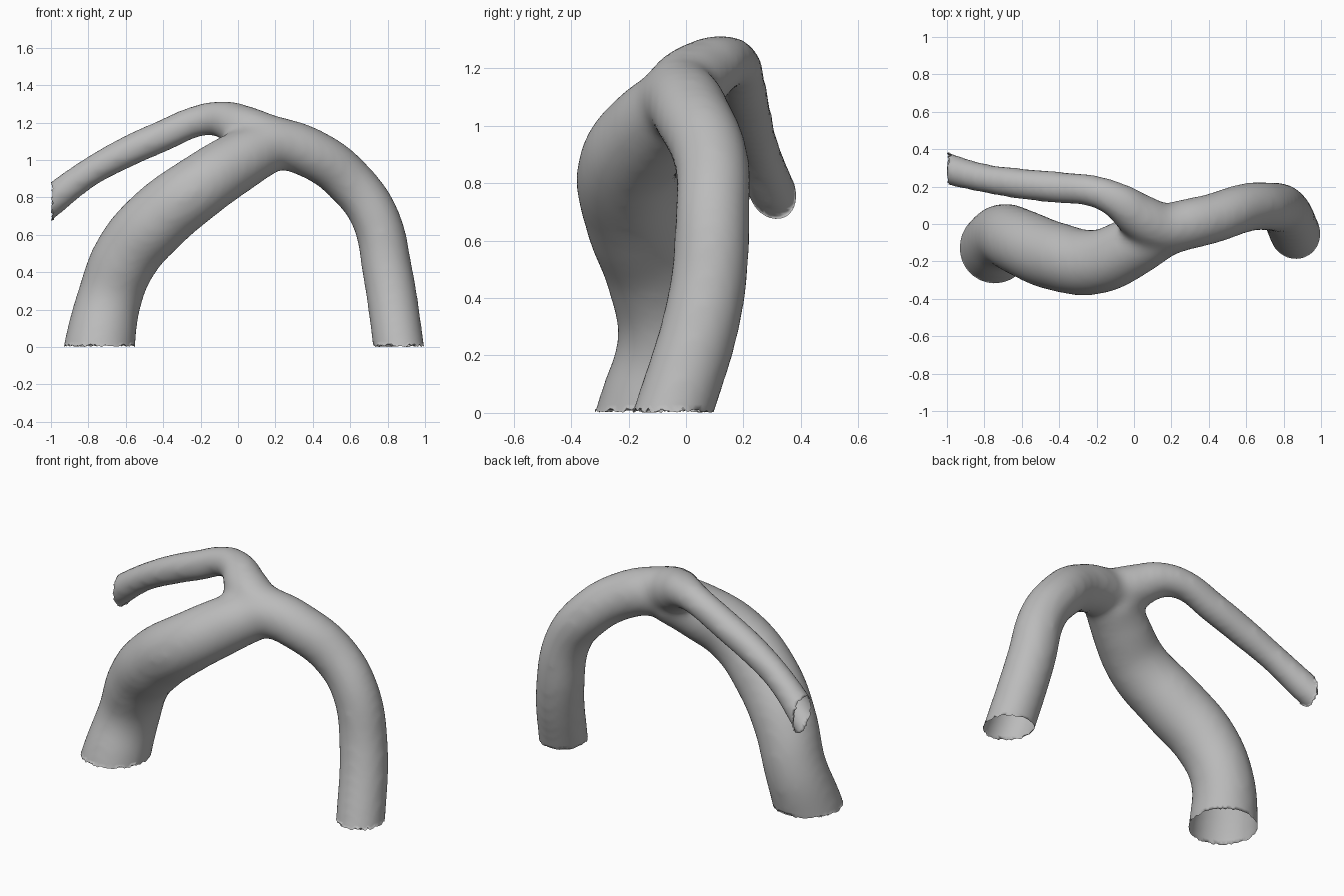
import bpy, bmesh, random
from mathutils import Vector

random.seed(4)
if "Cube" in bpy.data.objects:
    bpy.data.objects.remove(bpy.data.objects["Cube"])

grey = bpy.data.materials.new("plain grey")
grey.use_nodes = True
grey.diffuse_color = (0.5, 0.5, 0.5, 1)
grey.node_tree.nodes["Principled BSDF"].inputs["Base Color"].default_value = (0.5, 0.5, 0.5, 1)

# Centre lines of the three limbs: x, y, z, radius
left_leg = [(.875, -.08, -.1, .138), (.86, -.045, 0, .138), (.80, .07, .4, .136),
            (.73, .092, .7, .131), (.6, .088, .88, .132), (.42, .03, 1.02, .135),
            (.2, -.025, 1.085, .138), (.08, -.075, 1.05, .135)]
right_leg = [(-.75, -.145, -.1, .196), (-.74, -.12, 0, .192), (-.69, -.065, .25, .175),
             (-.6, -.1, .48, .18), (-.43, -.17, .68, .185), (-.2, -.203, .86, .174),
             (0, -.118, .99, .163), (.15, -.035, 1.07, .147)]
branch = [(-1.1, .335, .7, .088), (-1, .297, .78, .086), (-.8, .245, .93, .08),
          (-.6, .215, 1.04, .085), (-.4, .195, 1.13, .087), (-.2, .172, 1.213, .087),
          (-.08, .12, 1.218, .102), (.03, .04, 1.17, .125), (.15, -.015, 1.12, .13),
          (.28, -.005, 1.09, .126)]

# Sweep round tubes along the centre lines
curve = bpy.data.curves.new("limb_paths", "CURVE")
curve.dimensions = "3D"
curve.bevel_depth = 1
curve.bevel_resolution = 8
curve.use_fill_caps = True
for path in (left_leg, right_leg, branch):
    spline = curve.splines.new("BEZIER")
    spline.resolution_u = 10
    spline.radius_interpolation = "CARDINAL"
    spline.bezier_points.add(len(path) - 1)
    for point, (x, y, z, r) in zip(spline.bezier_points, path):
        point.co = (x, y, z)
        point.radius = r
        point.handle_left_type = point.handle_right_type = "AUTO"
paths = bpy.data.objects.new("limb_paths", curve)
bpy.context.collection.objects.link(paths)


def baked(obj):
    graph = bpy.context.evaluated_depsgraph_get()
    return bpy.data.meshes.new_from_object(obj.evaluated_get(graph))


# Fuse the tubes into one skin and soften the joints
tube = bpy.data.objects.new("branching_tube", baked(paths))
bpy.context.collection.objects.link(tube)
bpy.data.objects.remove(paths)
remesh = tube.modifiers.new("fuse", "REMESH")
remesh.mode = "VOXEL"
remesh.voxel_size = 0.02
soften = tube.modifiers.new("soften", "SMOOTH")
soften.factor = 0.5
soften.iterations = 20
tube.data = baked(tube)
tube.modifiers.clear()

# Cut the three ends open and fray their rims
bm = bmesh.new()
bm.from_mesh(tube.data)
for spot, inward in (((0, 0, 0), Vector((0, 0, 1))), ((-1, 0, 0), Vector((1, 0, 0)))):
    bmesh.ops.bisect_plane(bm, geom=bm.verts[:] + bm.edges[:] + bm.faces[:],
                           plane_co=spot, plane_no=inward, clear_inner=True)
for v in bm.verts:
    if v.is_boundary:
        push = random.uniform(0, .018)
        v.co += Vector((push, 0, 0)) if v.co.x < -.97 else Vector((0, 0, push))
for f in bm.faces:
    f.smooth = True
    f.material_index = 0
bm.to_mesh(tube.data)
bm.free()
tube.data.materials.clear()
tube.data.materials.append(grey)
